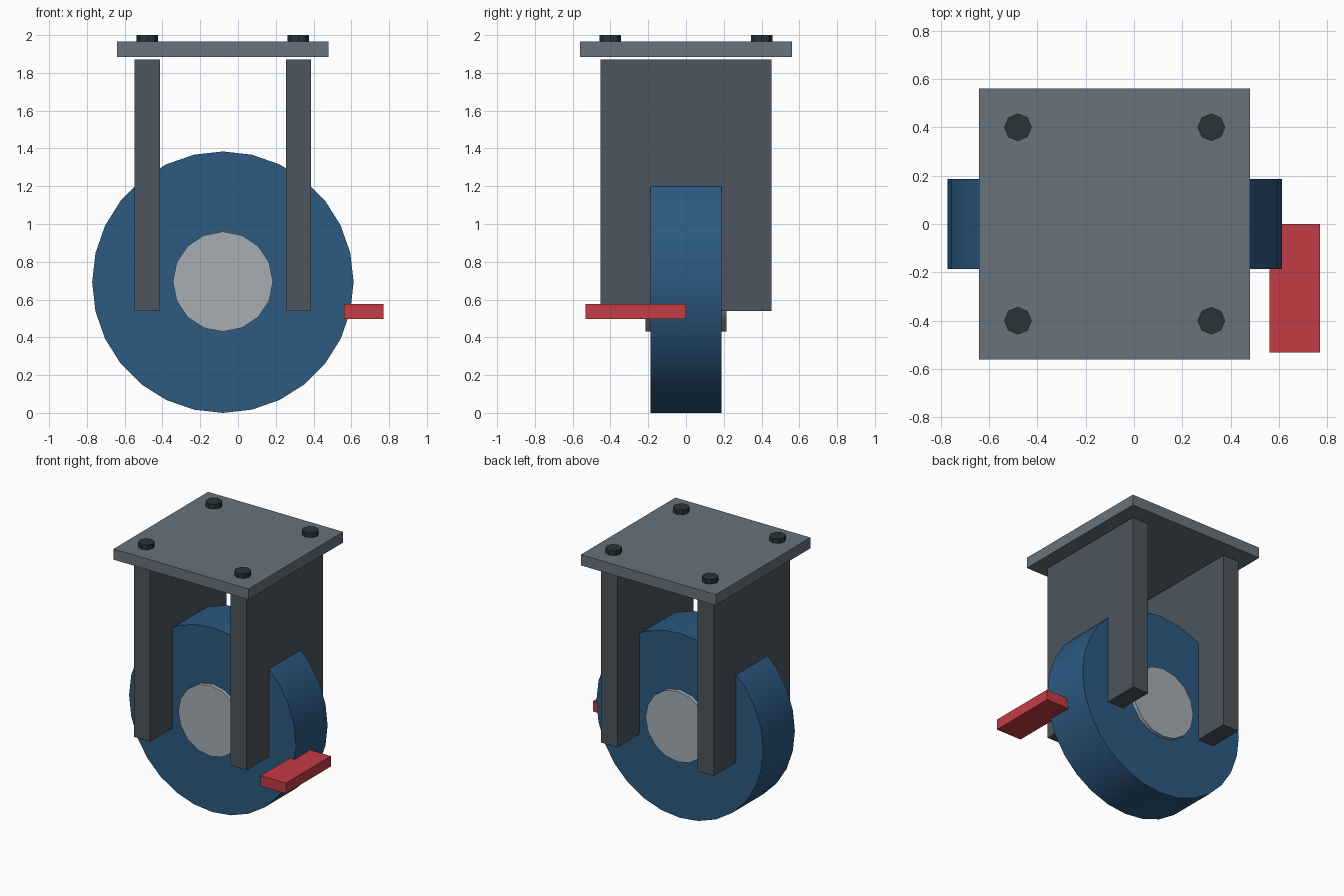
import bpy
from math import pi, radians

if "Cube" in bpy.data.objects:
    bpy.data.objects.remove(bpy.data.objects["Cube"])

CX = -0.08  # caster axis in x


def material(name, rgb):
    m = bpy.data.materials.new(name)
    m.diffuse_color = (*rgb, 1)
    m.use_nodes = True
    m.node_tree.nodes["Principled BSDF"].inputs["Base Color"].default_value = m.diffuse_color
    return m


blue = material("blue_rubber", (0.025, 0.10, 0.22))
red = material("red_paint", (0.55, 0.045, 0.06))
steel = material("steel", (0.14, 0.17, 0.20))
dark_steel = material("dark_steel", (0.075, 0.09, 0.11))
black_steel = material("black_steel", (0.025, 0.035, 0.04))
bright_metal = material("bright_metal", (0.38, 0.42, 0.45))


def finish(name, mat):
    ob = bpy.context.object
    ob.name = name
    ob.data.materials.append(mat)
    return ob


def box(name, lo, hi, mat):
    mid = [(a + b) / 2 for a, b in zip(lo, hi)]
    bpy.ops.mesh.primitive_cube_add(size=1, location=mid)
    ob = finish(name, mat)
    ob.scale = [b - a for a, b in zip(lo, hi)]
    bpy.ops.object.transform_apply(location=False, rotation=False, scale=True)
    return ob


def cylinder(name, centre, radius, depth, sides, mat, along_y=False, smooth=False):
    bpy.ops.mesh.primitive_cylinder_add(
        vertices=sides, radius=radius, depth=depth, location=centre,
        rotation=(pi / 2 if along_y else 0, 0, 0))
    ob = finish(name, mat)
    if smooth:
        bpy.ops.object.shade_smooth_by_angle(angle=radians(30))
    return ob


# Wheel and hub on the y axle
cylinder("wheel", (CX, 0, 0.692), 0.692, 0.374, 28, blue, True, True)
cylinder("hub", (CX, 0, 0.695), 0.265, 0.43, 16, bright_metal, True, True)

# Fork plates either side of the axis
for side, sx in (("left", -1), ("right", 1)):
    x = CX + sx * 0.4
    box(f"fork_plate_{side}", (x - 0.067, -0.452, 0.54), (x + 0.067, 0.452, 1.87), dark_steel)

# Mounting plate with four bolts
box("mounting_plate", (CX - 0.56, -0.56, 1.885), (CX + 0.56, 0.56, 1.965), steel)
for sx in (-1, 1):
    for sy in (-1, 1):
        cylinder("bolt", (CX + sx * 0.4, sy * 0.4, 1.965), 0.057, 0.07, 8, black_steel)

# Brake pedal
box("brake_pedal", (0.56, -0.532, 0.498), (0.77, 0.0, 0.576), red)
